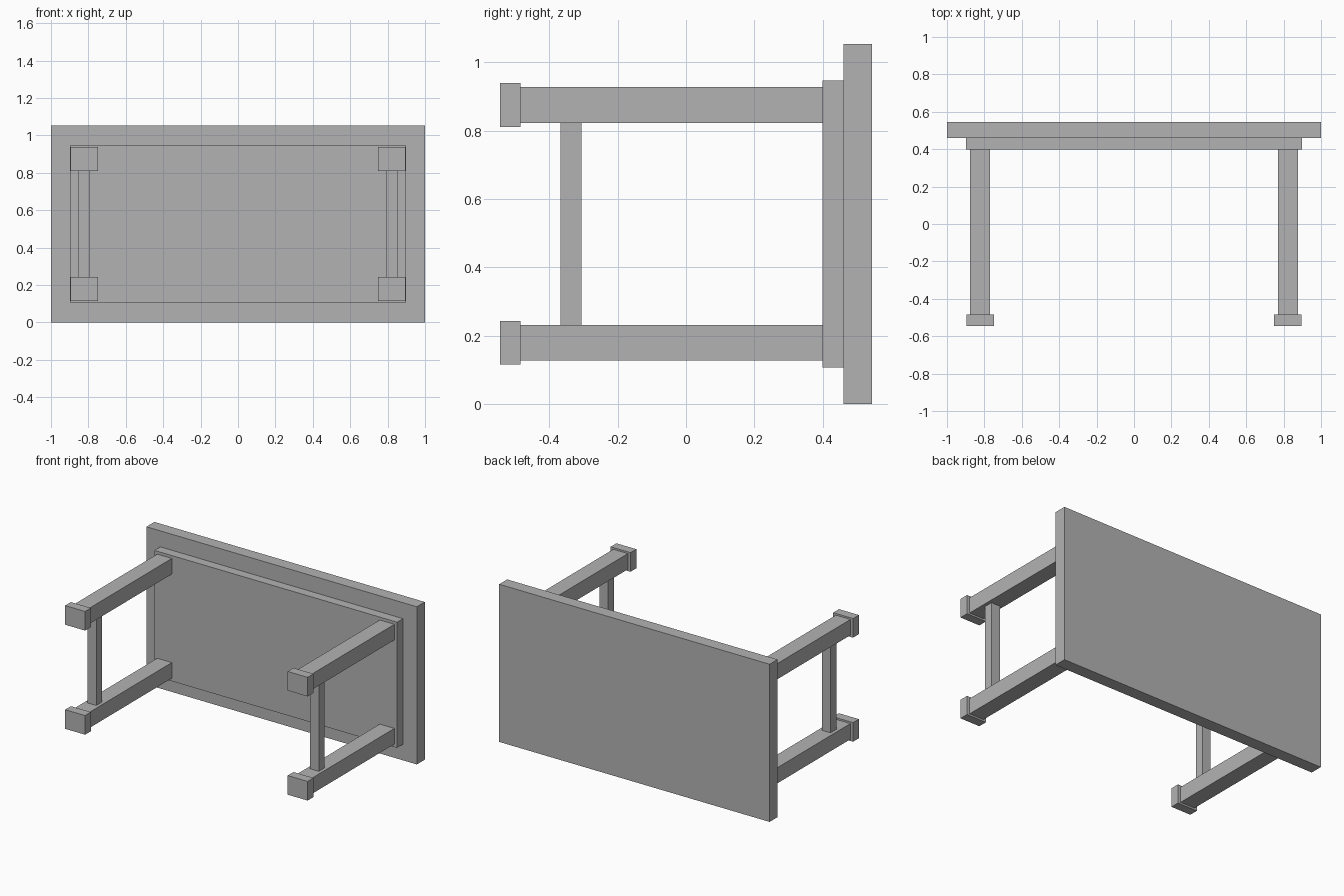
import bpy

if "Cube" in bpy.data.objects:
    bpy.data.objects.remove(bpy.data.objects["Cube"])

# Single grey colour
grey = bpy.data.materials.new("plain grey")
grey.diffuse_color = (0.45, 0.45, 0.45, 1)
grey.use_nodes = True
grey.node_tree.nodes["Principled BSDF"].inputs["Base Color"].default_value = grey.diffuse_color

MID_Z = 0.527  # height of the table's long axis (it lies on its side)


def box(name, centre, size):
    bpy.ops.mesh.primitive_cube_add(size=1, location=centre)
    ob = bpy.context.object
    ob.name = name
    ob.scale = size
    bpy.ops.object.transform_apply(location=False, rotation=False, scale=True)
    ob.data.materials.append(grey)
    return ob


# Table top and the thinner plate under it
box("table_top", (0, 0.503, MID_Z), (2.0, 0.084, 1.054))
box("under_plate", (0, 0.430, MID_Z), (1.794, 0.062, 0.84))

for sx, side in ((-1, "left"), (1, "right")):
    x = sx * 0.823
    # Legs with square feet
    for sz, level in ((-1, "lower"), (1, "upper")):
        z = MID_Z + sz * 0.348
        box(f"{side}_{level}_leg", (x, -0.042, z), (0.108, 0.884, 0.105))
        box(f"{side}_{level}_foot", (x, -0.5145, z), (0.147, 0.061, 0.128))
    # Stretcher between the two legs of this side
    box(f"{side}_stretcher", (x, -0.3365, MID_Z), (0.064, 0.062, 0.591))
